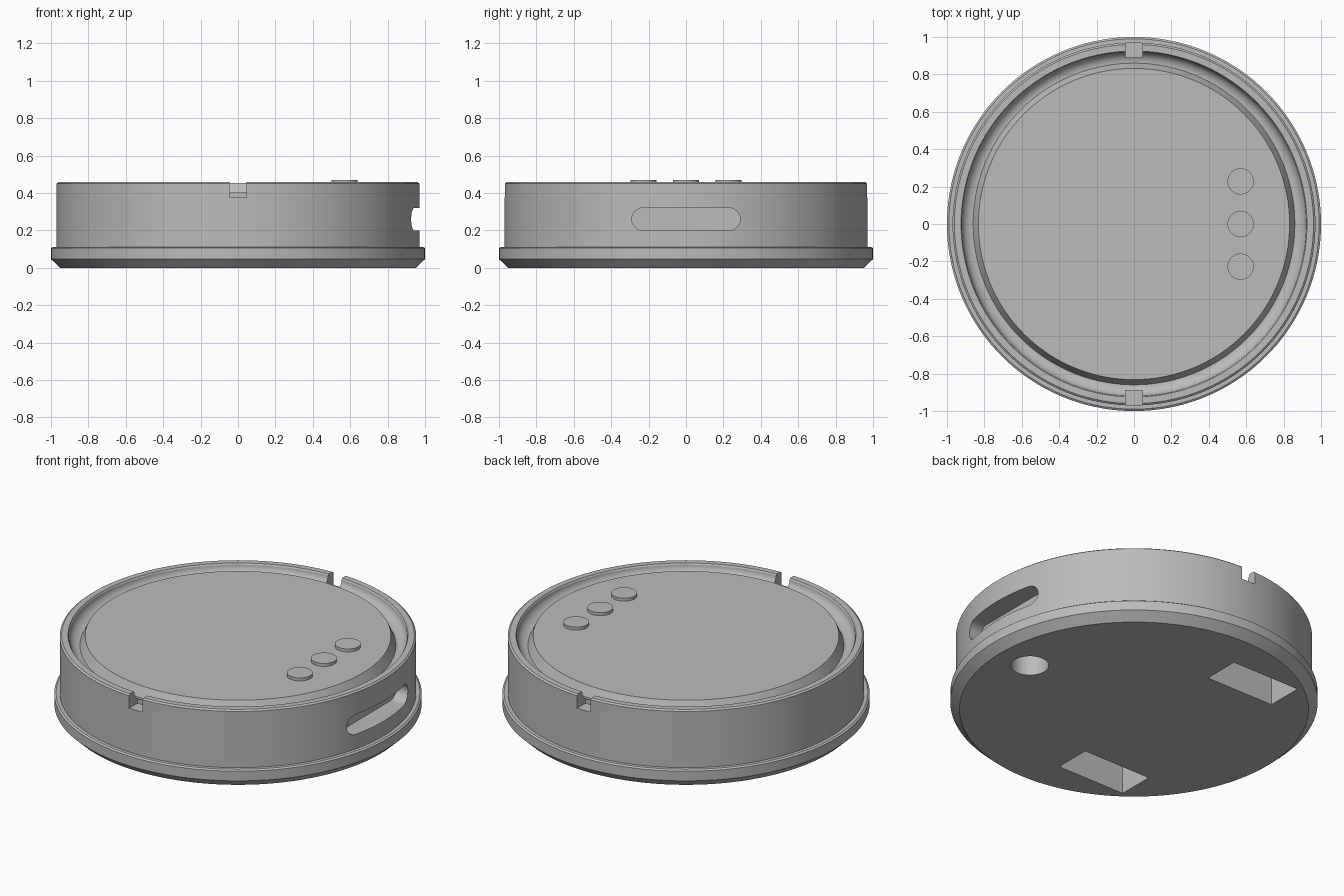
import bpy, bmesh
from math import sin, cos, pi, radians
from mathutils import Matrix, Vector

if "Cube" in bpy.data.objects:
    bpy.data.objects.remove(bpy.data.objects["Cube"])

grey = bpy.data.materials.new("plain_grey")
grey.use_nodes = True
colour = (0.5, 0.5, 0.5, 1)
grey.diffuse_color = colour
grey.node_tree.nodes["Principled BSDF"].inputs["Base Color"].default_value = colour


def finish(name, bm):
    bmesh.ops.recalc_face_normals(bm, faces=bm.faces)
    mesh = bpy.data.meshes.new(name)
    bm.to_mesh(mesh)
    bm.free()
    mesh.materials.append(grey)
    obj = bpy.data.objects.new(name, mesh)
    bpy.context.collection.objects.link(obj)
    return obj


def activate(obj):
    bpy.ops.object.select_all(action='DESELECT')
    obj.select_set(True)
    bpy.context.view_layer.objects.active = obj


def smooth(obj):
    activate(obj)
    bpy.ops.object.shade_smooth_by_angle(angle=radians(25))


def lathe(name, profile, steps):
    bm = bmesh.new()
    verts = [bm.verts.new((r, 0, z)) for r, z in profile]
    edges = [bm.edges.new(pair) for pair in zip(verts, verts[1:])]
    bmesh.ops.spin(bm, geom=verts + edges, cent=(0, 0, 0), axis=(0, 0, 1),
                   angle=2 * pi, steps=steps)
    bmesh.ops.remove_doubles(bm, verts=bm.verts, dist=0.0005)
    return finish(name, bm)


def box(name, low, high):
    low, high = Vector(low), Vector(high)
    bm = bmesh.new()
    bmesh.ops.create_cube(bm, size=1, matrix=Matrix.Translation((low + high) / 2)
                          @ Matrix.Diagonal((*(high - low), 1)))
    return finish(name, bm)


def cylinder(name, x, y, z, radius, height, sides=48):
    bm = bmesh.new()
    bmesh.ops.create_cone(bm, cap_ends=True, segments=sides, radius1=radius, radius2=radius,
                          depth=height, matrix=Matrix.Translation((x, y, z + height / 2)))
    return finish(name, bm)


def capsule(name, x0, x1, half_width, z, radius, steps=16):
    # Rounded slot outline in the yz plane, pushed along x
    bm = bmesh.new()
    ring = []
    for side in (1, -1):
        for i in range(steps + 1):
            a = -pi / 2 + pi * i / steps
            ring.append(bm.verts.new((x0, side * (half_width - radius + radius * cos(a)),
                                      z + side * radius * sin(a))))
    face = bm.faces.new(ring)
    moved = bmesh.ops.extrude_face_region(bm, geom=[face])["geom"]
    bmesh.ops.translate(bm, vec=(x1 - x0, 0, 0),
                        verts=[g for g in moved if isinstance(g, bmesh.types.BMVert)])
    if not face.is_valid or len(bm.faces) < len(ring) + 2:
        bm.faces.new(ring)
    return finish(name, bm)


# Housing: flared base, straight wall, raised rim, curved groove, raised top plate
outer = [(0, 0), (0.95, 0), (1, 0.047), (1, 0.105), (0.99, 0.112), (0.97, 0.112),
         (0.97, 0.45), (0.96, 0.458), (0.925, 0.458)]
groove = [(0.86 + 0.06 * sin(t), 0.45 - 0.055 * cos(t))
          for t in (pi / 2 * (1 - i / 10) for i in range(11))]
plate = [(0.832, 0.453), (0, 0.453)]
housing = lathe("housing", outer + groove + plate, 144)

# Cutters: side pocket, round hole below, paired rim notches and underside recesses
cutters = [capsule("side_pocket_cutter", 0.85, 1.1, 0.29, 0.26, 0.06),
           cylinder("round_hole_cutter", 0.74, 0, -0.1, 0.103, 0.35)]
for s in (-1, 1):
    y0, y1 = sorted((s * 0.89, s * 1.1))
    cutters.append(box("rim_notch_cutter", (-0.045, y0, 0.375), (0.045, y1, 0.6)))
    y0, y1 = sorted((s * 0.52, s * 0.74))
    cutters.append(box("recess_cutter", (-0.54, y0, -0.1), (-0.09, y1, 0.25)))

for cutter in cutters:
    mod = housing.modifiers.new("cut", 'BOOLEAN')
    mod.operation = 'DIFFERENCE'
    mod.solver = 'EXACT'
    mod.object = cutter
    activate(housing)
    bpy.ops.object.modifier_apply(modifier=mod.name)
    bpy.data.objects.remove(cutter)
smooth(housing)

# Three round buttons on the top plate
for i, y in enumerate((-0.228, 0, 0.228)):
    smooth(cylinder(f"button_{i + 1}", 0.57, y, 0.44, 0.07, 0.031))
